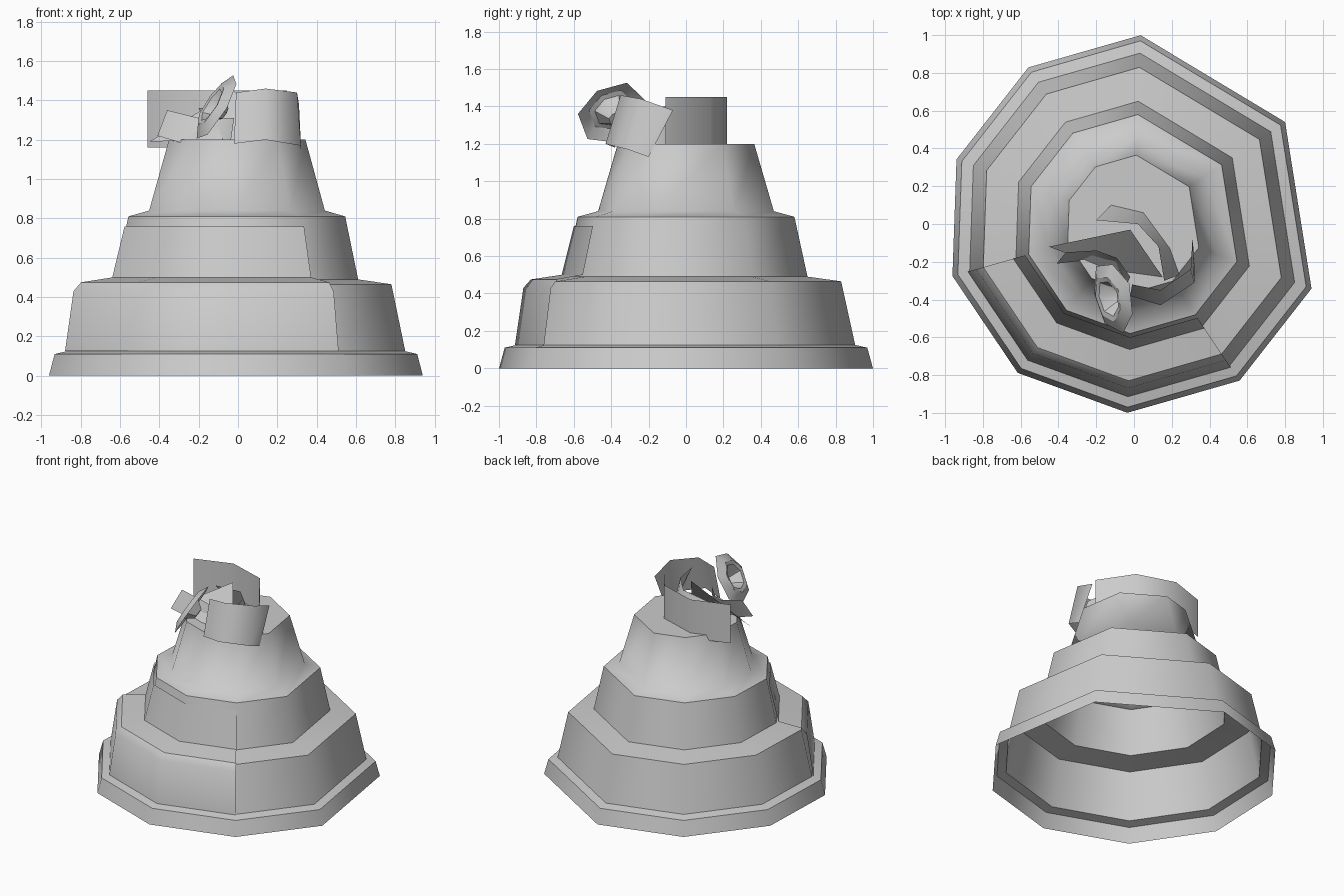
import bpy
import math
from mathutils import Vector

old = bpy.data.objects.get("Cube")
if old:
    bpy.data.objects.remove(old, do_unlink=True)

# Single plain material
grey = bpy.data.materials.new("light grey")
grey.use_nodes = True
colour = (0.6, 0.6, 0.6, 1)
grey.diffuse_color = colour
shader = grey.node_tree.nodes["Principled BSDF"]
shader.inputs["Base Color"].default_value = colour
shader.inputs["Roughness"].default_value = 0.8


def make_object(name, verts, faces, sharp_angle=180):
    """Create a smooth mesh whose edges stay sharp above the given angle."""
    mesh = bpy.data.meshes.new(name)
    mesh.from_pydata([tuple(v) for v in verts], [], faces)
    mesh.materials.append(grey)
    for poly in mesh.polygons:
        poly.use_smooth = True
    if sharp_angle < 180:
        mesh.set_sharp_from_angle(angle=math.radians(sharp_angle))
    obj = bpy.data.objects.new(name, mesh)
    bpy.context.collection.objects.link(obj)
    return obj


def grid_faces(rows, cols, closed):
    """Quads joining successive rows of points."""
    faces = []
    for r in range(rows - 1):
        for c in range(cols if closed else cols - 1):
            d = (c + 1) % cols
            faces.append((r * cols + c, r * cols + d,
                          (r + 1) * cols + d, (r + 1) * cols + c))
    return faces


def sweep(profile, spokes):
    """Place a (radius, height) profile on every (degrees, scale) spoke."""
    return [Vector((r * s * math.cos(math.radians(a)),
                    r * s * math.sin(math.radians(a)), z))
            for r, z in profile for a, s in spokes]


def ribbon(name, lower, upper, sharp_angle=30):
    """Thin strip of cloth between two edges."""
    return make_object(name, lower + upper,
                       grid_faces(2, len(lower), False), sharp_angle)


# Tiered body: ten spokes with two merged into one, open underneath
step = 36
spokes = [(34, 0.965)] + [(88 + step * k, 1.0) for k in range(8)]
body_profile = [(1, 0), (0.97, 0.11), (0.905, 0.125), (0.83, 0.465),
                (0.65, 0.49), (0.58, 0.81), (0.47, 0.84), (0.365, 1.2)]
body_verts = sweep(body_profile, spokes)
count = len(spokes)
body_faces = grid_faces(len(body_profile), count, True)
top_start = len(body_verts) - count
body_faces.append(tuple(range(top_start, top_start + count)))
make_object("tiered_body", body_verts, body_faces, 60)

# Raised cloth panel lying over the front of the two lower tiers
panel_profile = [(0.915, 0.125), (0.87, 0.43), (0.83, 0.475),
                 (0.665, 0.50), (0.6, 0.76)]
panel_spokes = [(196 + step * k, 1.0) for k in range(4)]
make_object("front_panel", sweep(panel_profile, panel_spokes),
            grid_faces(len(panel_profile), len(panel_spokes), False), 40)

# Upright band behind the crown
back_path = [(-0.46, 0.13), (-0.19, 0.22), (0.09, 0.13), (0.25, -0.11)]
ribbon("back_band",
       [(x, y, 1.16) for x, y in back_path],
       [(x, y, 1.45) for x, y in back_path], 45)

# Leaning band at the front left of the crown
ribbon("front_band",
       [(-0.02, -0.38, 1.18), (0.14, -0.43, 1.2),
        (0.32, -0.31, 1.17), (0.32, -0.2, 1.13)],
       [(-0.01, -0.32, 1.44), (0.14, -0.35, 1.46),
        (0.3, -0.24, 1.44), (0.31, -0.07, 1.38)], 70)

# Curled inner band
ribbon("inner_band",
       [(-0.12, 0.1, 1.2), (0.05, 0.06, 1.2),
        (0.19, -0.13, 1.2), (0.24, -0.27, 1.2)],
       [(-0.2, 0.02, 1.36), (0.02, 0.0, 1.38),
        (0.13, -0.12, 1.4), (0.16, -0.3, 1.4)], 70)

# Small curled band beside the rosette
ribbon("side_band",
       [(-0.41, -0.21, 1.22), (-0.24, -0.19, 1.17),
        (-0.1, -0.23, 1.17), (-0.04, -0.32, 1.17)],
       [(-0.36, -0.15, 1.35), (-0.2, -0.14, 1.31),
        (-0.09, -0.18, 1.31), (-0.02, -0.28, 1.31)], 40)

# Folded knot in the middle of the crown
make_object("folded_knot",
            [(-0.02, -0.03, 1.45), (-0.45, -0.12, 1.19),
             (-0.14, -0.24, 1.2), (0.15, -0.28, 1.2)],
            [(0, 1, 2), (0, 2, 3)], 20)

# Rosette: tilted cup of rings around a shallow centre
centre = Vector((-0.11, -0.385, 1.36))
turn = Vector((-0.8, -0.22, 0.5)).to_track_quat('Z', 'Y')
sides = 7
rosette_spokes = [(k * 360 / sides, 1 - 0.08 * (k % 2)) for k in range(sides)]
rosette_profile = [(0.2, 0.0), (0.13, 0.035), (0.1, 0.03), (0.04, -0.05)]
rosette_verts = [centre + turn @ v
                 for v in sweep(rosette_profile, rosette_spokes)]
rosette_faces = grid_faces(len(rosette_profile), sides, True)
rosette_faces.append(tuple(range(len(rosette_verts) - sides,
                                 len(rosette_verts))))
make_object("rosette", rosette_verts, rosette_faces, 35)
